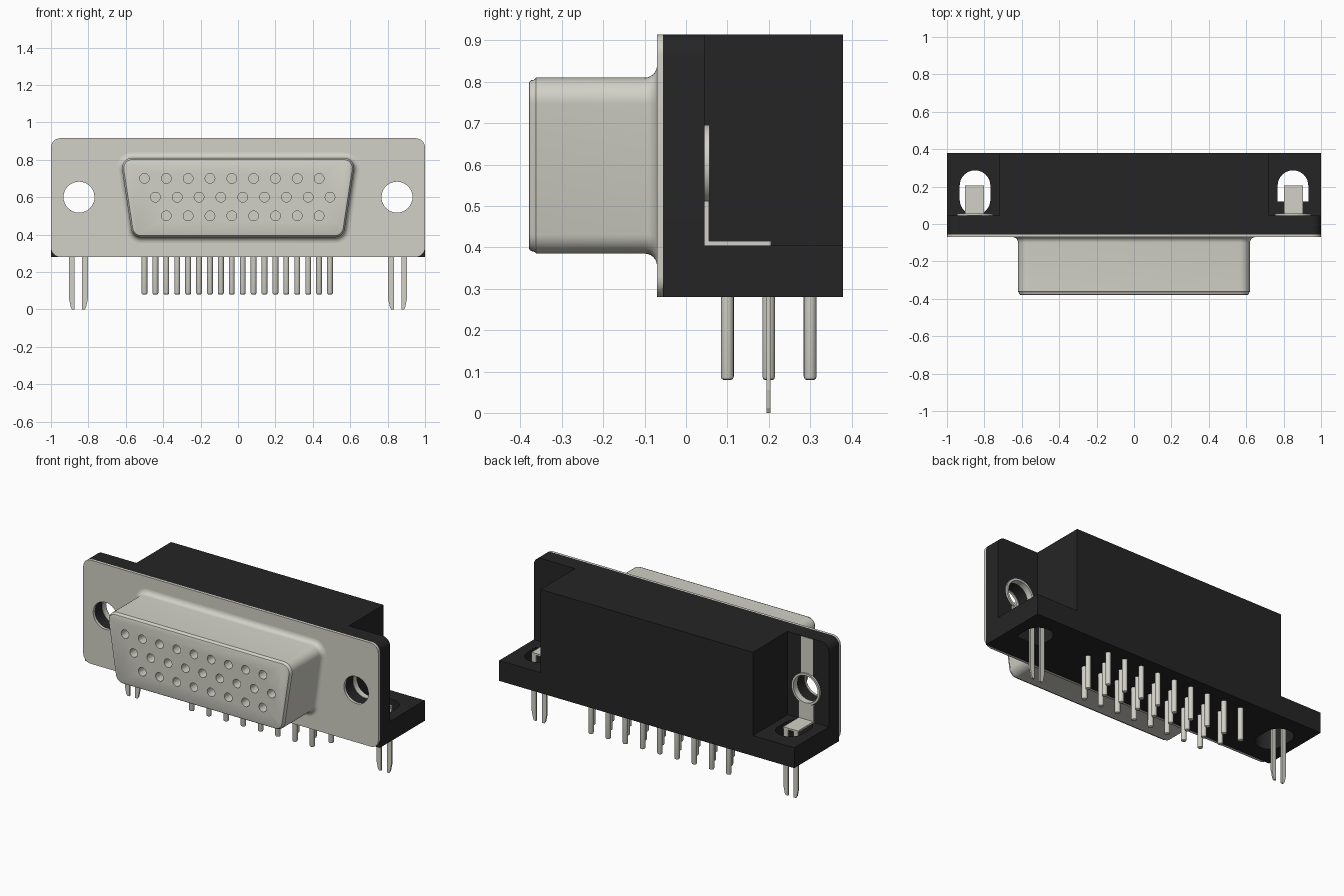
import bpy, bmesh, math
from mathutils import Vector

if "Cube" in bpy.data.objects:
    bpy.data.objects.remove(bpy.data.objects["Cube"])


def material(name, rgb):
    m = bpy.data.materials.new(name)
    m.use_nodes = True
    m.diffuse_color = (*rgb, 1)
    m.node_tree.nodes["Principled BSDF"].inputs["Base Color"].default_value = (*rgb, 1)
    return m


METAL = material("warm_grey_metal", (0.645, 0.637, 0.571))
BLACK = material("black_plastic", (0.019, 0.0185, 0.0185))

# Maps a 2D point plus a depth to 3D for each extrusion axis
AXES = {"x": lambda u, v, d: (d, u, v),
        "y": lambda u, v, d: (u, d, v),
        "z": lambda u, v, d: (u, v, d)}


def arcs(corners, steps=8):
    """Outline from convex corner arcs (cx, cy, radius, start, end in degrees)."""
    pts = []
    for cx, cy, r, a0, a1 in corners:
        n = steps if r > 0 else 0
        for i in range(n + 1):
            a = math.radians(a0 + (a1 - a0) * i / max(n, 1))
            pts.append((cx + r * math.cos(a), cy + r * math.sin(a)))
    return pts


def circle(cx, cy, r, n=32):
    return [(cx + r * math.cos(math.tau * i / n), cy + r * math.sin(math.tau * i / n))
            for i in range(n)]


def rect(u0, u1, v0, v1):
    return [(u0, v0), (u1, v0), (u1, v1), (u0, v1)]


def loft(bm, axis, sections):
    """Closed solid through a list of (outline, depth) sections."""
    loops = [[bm.verts.new(AXES[axis](u, v, d)) for u, v in pts] for pts, d in sections]
    n = len(loops[0])
    for a, b in zip(loops, loops[1:]):
        for i in range(n):
            bm.faces.new((a[i], a[(i + 1) % n], b[(i + 1) % n], b[i]))
    bm.faces.new(loops[0])
    bm.faces.new(loops[-1])


def build(name, mat, solids, smooth=True):
    """Object from a list of (axis, sections) solids."""
    bm = bmesh.new()
    for axis, sections in solids:
        loft(bm, axis, sections)
    bmesh.ops.recalc_face_normals(bm, faces=bm.faces)
    me = bpy.data.meshes.new(name)
    bm.to_mesh(me)
    bm.free()
    me.materials.append(mat)
    ob = bpy.data.objects.new(name, me)
    bpy.context.collection.objects.link(ob)
    if smooth:
        shade(ob)
    return ob


def shade(ob):
    bpy.ops.object.select_all(action="DESELECT")
    ob.select_set(True)
    bpy.context.view_layer.objects.active = ob
    bpy.ops.object.shade_smooth_by_angle(angle=math.radians(30))


def cut(ob, solids):
    """Subtract solids from an object and drop the cutter."""
    cutter = build("cutter", ob.data.materials[0], solids, smooth=False)
    cutter.hide_render = True
    mod = ob.modifiers.new("cut", "BOOLEAN")
    mod.operation, mod.solver, mod.object = "DIFFERENCE", "EXACT", cutter
    bpy.ops.object.select_all(action="DESELECT")
    ob.select_set(True)
    bpy.context.view_layer.objects.active = ob
    bpy.ops.object.modifier_apply(modifier=mod.name)
    bpy.data.objects.remove(cutter)
    shade(ob)


def prism(axis, pts, a, b):
    return (axis, [(pts, a), (pts, b)])


ZB, ZT, ZH, XH = 0.28, 0.915, 0.60, 0.85   # flange bottom, top, hole height, hole x
R = 0.05

# Metal front plate with two screw holes
plate_outline = arcs([(1 - R, ZT - R, R, 0, 90), (-1 + R, ZT - R, R, 90, 180),
                      (-1 + R, ZB + R, R, 180, 270), (1 - R, ZB + R, R, 270, 360)])
plate = build("front_plate", METAL, [prism("y", plate_outline, -0.07, -0.055)])
cut(plate, [prism("y", circle(s * XH, ZH, 0.083), -0.2, 0.2) for s in (-1, 1)])

# Black flange, rounded at the top corners only
flange_outline = arcs([(1 - R, ZT - R, R, 0, 90), (-1 + R, ZT - R, R, 90, 180),
                       (-1, ZB, 0, 0, 0), (1, ZB, 0, 0, 0)])
flange = build("rear_flange", BLACK, [prism("y", flange_outline, -0.055, 0.045)])
cut(flange, [prism("y", circle(s * XH, ZH, 0.086), -0.2, 0.2) for s in (-1, 1)])

# Black main housing block
build("housing_block", BLACK, [prism("z", rect(-0.72, 0.72, 0.045, 0.38), ZB, ZT)], False)

# Feet beside the block, each with a slot for the board clip
for side, s in (("left", 1), ("right", -1)):
    foot = build(side + "_foot", BLACK,
                 [prism("z", rect(*sorted((s * 0.72, s)), 0.045, 0.38), ZB, 0.405)], False)
    top = [(s * XH, 0.205, 0.082, 0, 180)]
    if s > 0:
        slot = arcs(top + [(XH - 0.082, 0.12, 0, 0, 0), (XH + 0.082, 0.12, 0, 0, 0)], 16)
    else:
        slot = arcs(top + [(-XH, 0.13, 0.082, 180, 360)], 16)
    cut(foot, [prism("z", slot, 0.1, 0.6)])

# Tapered shell with a flared base and a stepped, rounded front edge
def d_outline(dr):
    r = 0.055 + dr
    lean = 9
    return arcs([(0.565, 0.755, r, -lean, 90), (-0.565, 0.755, r, 90, 180 + lean),
                 (-0.517, 0.44, r, 180 + lean, 270), (0.517, 0.44, r, 270, 360 - lean)])


F = 0.03
sections = [(d_outline(F), -0.06)]
for i in range(7):
    a = math.radians(90 - 15 * i)
    sections.append((d_outline(F * (1 - math.cos(a))), -0.07 - F + F * math.sin(a)))
sections += [(d_outline(dr), y) for dr, y in
             ((0, -0.362), (-0.003, -0.365), (-0.005, -0.368), (-0.006, -0.374),
              (-0.009, -0.378), (-0.014, -0.38))]
shell = build("connector_shell", METAL, [("y", sections)])

# Three staggered rows of contacts: first x, count, socket height, pin depth
STEP = 0.1167
ROWS = ((-0.5, 9, 0.70, 0.30), (-0.4417, 9, 0.60, 0.20), (-0.3833, 8, 0.50, 0.10))
contacts = [(x0 + i * STEP, z, y) for x0, n, z, y in ROWS for i in range(n)]
cut(shell, [prism("y", circle(x, z, 0.026, 20), -0.5, -0.32) for x, z, y in contacts])

# Solder pins with rounded tips
build("solder_pins", METAL,
      [("z", [(circle(x, y, r, 16), h) for r, h in
              ((0.010, 0.08), (0.0135, 0.082), (0.0155, 0.088), (0.0155, 0.30))])
       for x, z, y in contacts])

# Board clips: eyelet, strap, tab and a pair of tapered prongs on each side
for side, s in (("left", 1), ("right", -1)):
    cx = s * 0.853
    eyelet = build(side + "_eyelet", METAL,
                   [prism("y", circle(s * XH, ZH, 0.096, 40), 0.02, 0.057)])
    cut(eyelet, [prism("y", circle(s * XH, ZH, 0.083, 40), -0.1, 0.2)])
    strap = [prism("y", rect(cx - 0.05, cx + 0.05, 0.405, 0.512), 0.044, 0.056),
             prism("z", rect(cx - 0.05, cx + 0.05, 0.046, 0.206), 0.404, 0.415)]
    if s < 0:
        strap.append(prism("y", rect(cx - 0.04, cx + 0.04, 0.69, ZT - 0.002), 0.04, 0.048))
    build(side + "_clip_strap", METAL, strap, False)
    prongs = []
    for t in (-1, 1):
        profile = [(cx + t * u, z) for u, z in
                   ((0.02, 0.41), (0.02, 0.0), (0.034, 0.0), (0.041, 0.012),
                    (0.05, 0.055), (0.05, 0.41))]
        prongs.append(prism("y", profile, 0.194, 0.204))
    build(side + "_clip_prongs", METAL, prongs, False)
